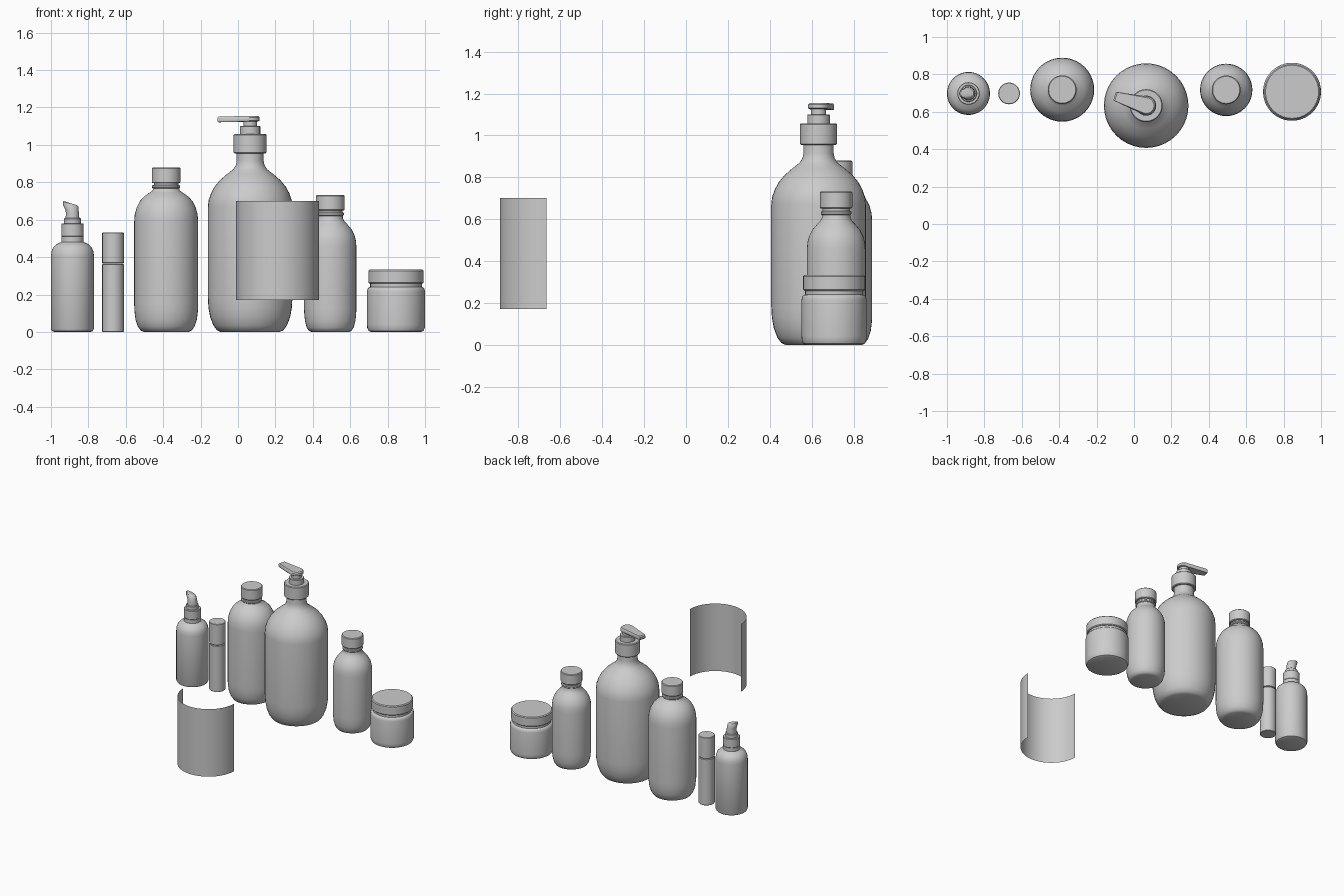
import bpy, bmesh
from math import sin, cos, pi, atan2, radians
from mathutils import Vector


def finish(name, bm, loc, rot=0.0, angle=35):
    me = bpy.data.meshes.new(name)
    bmesh.ops.recalc_face_normals(bm, faces=bm.faces)
    bm.to_mesh(me)
    bm.free()
    ob = bpy.data.objects.new(name, me)
    bpy.context.collection.objects.link(ob)
    ob.location = (loc[0], loc[1], 0)
    ob.rotation_euler[2] = rot
    bpy.ops.object.select_all(action='DESELECT')
    ob.select_set(True)
    bpy.context.view_layer.objects.active = ob
    bpy.ops.object.shade_smooth_by_angle(angle=radians(angle))
    return ob


def loft(name, rings, loc, rot=0.0, cap=True):
    """Skin a list of equal-length point rings."""
    bm = bmesh.new()
    vs = [[bm.verts.new(p) for p in r] for r in rings]
    n = len(vs[0])
    for a, b in zip(vs, vs[1:]):
        for i in range(n):
            j = (i + 1) % n
            bm.faces.new((a[i], a[j], b[j], b[i]))
    if cap:
        bm.faces.new(vs[0])
        bm.faces.new(vs[-1])
    return finish(name, bm, loc, rot)


def lathe(name, profile, loc, n=40):
    """Turn (radius, height) points round the vertical axis."""
    return loft(name, [[(r * cos(2 * pi * i / n), r * sin(2 * pi * i / n), z)
                        for i in range(n)] for r, z in profile], loc)


def cap(name, r, z0, z1, loc, b=0.005):
    """Cylinder with slightly eased rims."""
    return lathe(name, [(r - b, z0), (r, z0 + b), (r, z1 - b), (r - b, z1)], loc)


SPRAY, TUBE, TALL = (-0.885, 0.698), (-0.668, 0.698), (-0.384, 0.718)
PUMP, SMALL, JAR = (0.065, 0.633), (0.493, 0.717), (0.845, 0.707)

# spray bottle
lathe("spray_bottle_body", [(0.098, 0), (0.109, 0.005), (0.115, 0.017), (0.115, 0.405),
                            (0.112, 0.43), (0.103, 0.452), (0.088, 0.467), (0.068, 0.477),
                            (0.06, 0.482), (0.06, 0.51)], SPRAY)
cap("spray_collar", 0.06, 0.51, 0.58, SPRAY, 0.003)
cap("spray_stem", 0.045, 0.575, 0.608, SPRAY, 0.003)
# head: rings lean over into the slanted nozzle
rings = []
for cx, cz, rx, ry, tilt in [(0, 0.60, 0.037, 0.037, 0), (0, 0.635, 0.035, 0.035, 0),
                             (-0.003, 0.652, 0.036, 0.034, -0.1),
                             (-0.009, 0.668, 0.041, 0.03, -0.25),
                             (-0.010, 0.684, 0.041, 0.024, -0.32),
                             (-0.010, 0.688, 0.037, 0.018, -0.32)]:
    rings.append([(cx + rx * cos(a), ry * sin(a), cz + tilt * rx * cos(a))
                  for a in [2 * pi * i / 24 for i in range(24)]])
loft("spray_head", rings, SPRAY)

# roll-on tube
cap("tube_body", 0.058, 0, 0.363, TUBE, 0.003)
cap("tube_cap", 0.058, 0.367, 0.532, TUBE, 0.003)

# tall bottle
lathe("tall_bottle_body", [(0.12, 0), (0.137, 0.008), (0.152, 0.03), (0.164, 0.065), (0.170, 0.115),
                           (0.171, 0.15), (0.171, 0.59), (0.168, 0.628), (0.158, 0.665),
                           (0.140, 0.700), (0.117, 0.725), (0.088, 0.745), (0.073, 0.756),
                           (0.068, 0.768)], TALL)
cap("tall_bottle_neck_ring", 0.075, 0.766, 0.786, TALL)
cap("tall_bottle_neck", 0.065, 0.75, 0.81, TALL)
cap("tall_bottle_cap", 0.077, 0.795, 0.88, TALL)

# small bottle
lathe("small_bottle_body", [(0.100, 0), (0.114, 0.006), (0.126, 0.024), (0.135, 0.06), (0.139, 0.1),
                            (0.140, 0.13), (0.140, 0.455), (0.137, 0.49), (0.129, 0.52),
                            (0.114, 0.549), (0.092, 0.575), (0.076, 0.591), (0.069, 0.605),
                            (0.067, 0.62)], SMALL)
cap("small_bottle_neck_ring", 0.073, 0.62, 0.64, SMALL)
cap("small_bottle_neck", 0.065, 0.6, 0.67, SMALL)
cap("small_bottle_cap", 0.077, 0.65, 0.733, SMALL)

# pump bottle
lathe("pump_bottle_body", [(0.158, 0), (0.178, 0.009), (0.197, 0.035), (0.214, 0.08), (0.223, 0.13),
                           (0.226, 0.18), (0.226, 0.67), (0.222, 0.705), (0.210, 0.74),
                           (0.190, 0.777), (0.163, 0.81), (0.125, 0.843), (0.092, 0.868),
                           (0.077, 0.89), (0.072, 0.915), (0.072, 0.96)], PUMP)
cap("pump_collar", 0.088, 0.955, 1.058, PUMP)
cap("pump_sleeve", 0.054, 1.05, 1.10, PUMP, 0.003)
cap("pump_stem", 0.036, 1.095, 1.135, PUMP, 0.003)
# actuator: rounded head tapering to the spout tip


def actuator_outline(z, grow):
    arc = [(-(0.050 + grow) * sin(t), (0.050 + grow) * cos(t))
           for t in [pi * i / 12 for i in range(13)]]
    return [(x, y, z) for x, y in arc + [(0.176 + grow, -0.024), (0.176 + grow, 0.024)]]


head = [actuator_outline(z, g) for z, g in [(1.125, -0.006), (1.13, 0), (1.147, 0), (1.155, -0.008)]]
for ring in head:
    for i in (13, 14):
        ring[i] = (ring[i][0], ring[i][1], ring[i][2] - 0.004)
loft("pump_actuator", head, PUMP, atan2(0.05, -0.166))

# jar
lathe("jar_body", [(0.135, 0), (0.147, 0.006), (0.154, 0.022), (0.155, 0.04), (0.155, 0.215),
                   (0.152, 0.23), (0.145, 0.238), (0.138, 0.24), (0.138, 0.265)], JAR, 48)
cap("jar_lid", 0.148, 0.258, 0.333, JAR, 0.006)

# curved label: open half-cylinder sheet standing apart in front
bm = bmesh.new()
R, N = 0.222, 32
cols = [[bm.verts.new((R * cos(pi + pi * i / N), R * sin(pi + pi * i / N), z))
         for z in (0.17, 0.70)] for i in range(N + 1)]
for a, b in zip(cols, cols[1:]):
    bm.faces.new((a[0], b[0], b[1], a[1]))
finish("label_sheet", bm, (0.212, -0.667))
